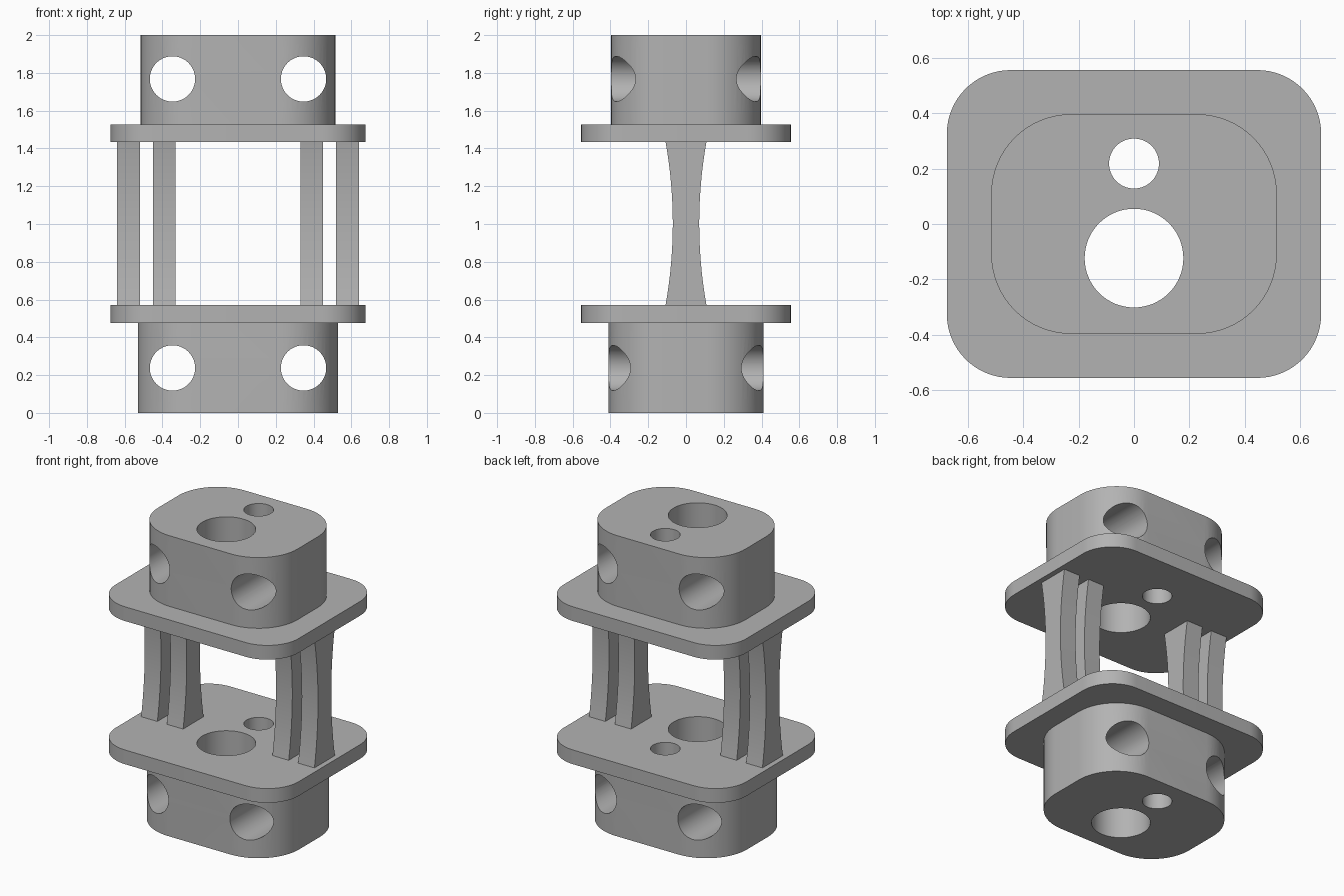
import bpy, bmesh
from math import sin, cos, pi, radians, sqrt
from mathutils import Vector, Matrix

if "Cube" in bpy.data.objects:
    bpy.data.objects.remove(bpy.data.objects["Cube"], do_unlink=True)

grey = bpy.data.materials.new("plain grey")
grey.use_nodes = True
colour = (0.45, 0.45, 0.45, 1)
grey.diffuse_color = colour
grey.node_tree.nodes["Principled BSDF"].inputs["Base Color"].default_value = colour


def extrude_profile(name, points, offset):
    """Close a flat outline and extrude it along offset."""
    bm = bmesh.new()
    face = bm.faces.new([bm.verts.new(p) for p in points])
    out = bmesh.ops.extrude_face_region(bm, geom=[face])
    moved = [v for v in out["geom"] if isinstance(v, bmesh.types.BMVert)]
    bmesh.ops.translate(bm, verts=moved, vec=offset)
    bmesh.ops.recalc_face_normals(bm, faces=bm.faces)
    mesh = bpy.data.meshes.new(name)
    bm.to_mesh(mesh)
    bm.free()
    mesh.materials.append(grey)
    obj = bpy.data.objects.new(name, mesh)
    bpy.context.collection.objects.link(obj)
    return obj


def rounded_slab(name, half_x, half_y, radius, z0, z1, steps=16):
    points = []
    for i, (sx, sy) in enumerate([(1, 1), (-1, 1), (-1, -1), (1, -1)]):
        for k in range(steps + 1):
            a = (i + k / steps) * pi / 2
            points.append((sx * (half_x - radius) + radius * cos(a),
                           sy * (half_y - radius) + radius * sin(a), z0))
    return extrude_profile(name, points, (0, 0, z1 - z0))


def drill(name, centre, radius, axis):
    """Hidden cylinder used to bore a hole."""
    bm = bmesh.new()
    turn = Matrix.Rotation(pi / 2, 4, "X") if axis == "Y" else Matrix()
    bmesh.ops.create_cone(bm, cap_ends=True, segments=64, radius1=radius, radius2=radius,
                          depth=5, matrix=Matrix.Translation(Vector(centre)) @ turn)
    mesh = bpy.data.meshes.new(name)
    bm.to_mesh(mesh)
    bm.free()
    mesh.materials.append(grey)
    obj = bpy.data.objects.new(name, mesh)
    bpy.context.collection.objects.link(obj)
    obj.hide_render = True
    return obj


def bore(obj, cutters):
    for cutter in cutters:
        mod = obj.modifiers.new(cutter.name, "BOOLEAN")
        mod.operation = "DIFFERENCE"
        mod.solver = "EXACT"
        mod.object = cutter
    bpy.context.view_layer.update()
    result = obj.evaluated_get(bpy.context.evaluated_depsgraph_get())
    mesh = bpy.data.meshes.new_from_object(result)
    obj.modifiers.clear()
    obj.data = mesh


# Vertical bores shared by blocks and plates, and cross bores for the blocks
vertical = [drill("large_bore_cutter", (0, -0.123, 1), 0.178, "Z"),
            drill("small_bore_cutter", (0, 0.218, 1), 0.09, "Z")]
cross = [drill(f"cross_bore_cutter_{i}", (x, 0, z), 0.12, "Y")
         for i, (x, z) in enumerate([(-0.347, 0.238), (0.347, 0.238), (-0.347, 1.768), (0.347, 1.768)])]

# End blocks and flange plates
parts = [rounded_slab("lower_block", 0.53, 0.41, 0.3, 0, 0.477),
         rounded_slab("upper_block", 0.515, 0.396, 0.288, 1.528, 2),
         rounded_slab("lower_plate", 0.675, 0.555, 0.23, 0.477, 0.572),
         rounded_slab("upper_plate", 0.675, 0.555, 0.23, 1.433, 1.528)]
bore(parts[0], vertical + cross[:2])
bore(parts[1], vertical + cross[2:])
bore(parts[2], vertical)
bore(parts[3], vertical)
for cutter in vertical + cross:
    bpy.data.objects.remove(cutter, do_unlink=True)

# Waisted struts: circular arcs on the front and back edges
half_height, waist, flare = 0.4305, 0.07, 0.038
arc_radius = (half_height ** 2 + flare ** 2) / (2 * flare)
arc = []
for k in range(25):
    h = half_height * (k / 12 - 1)
    arc.append((waist + arc_radius - sqrt(arc_radius ** 2 - h * h), 1.0025 + h))
outline = arc + [(-y, z) for y, z in reversed(arc)]
for side, x0 in [("right_outer", -0.64), ("right_inner", -0.45),
                 ("left_inner", 0.33), ("left_outer", 0.52)]:
    parts.append(extrude_profile(side + "_strut", [(x0, y, z) for y, z in outline], (0.12, 0, 0)))

# Smooth curved walls, keep the rims crisp
bpy.ops.object.select_all(action="DESELECT")
for obj in parts:
    obj.select_set(True)
bpy.context.view_layer.objects.active = parts[0]
bpy.ops.object.shade_smooth_by_angle(angle=radians(30))
